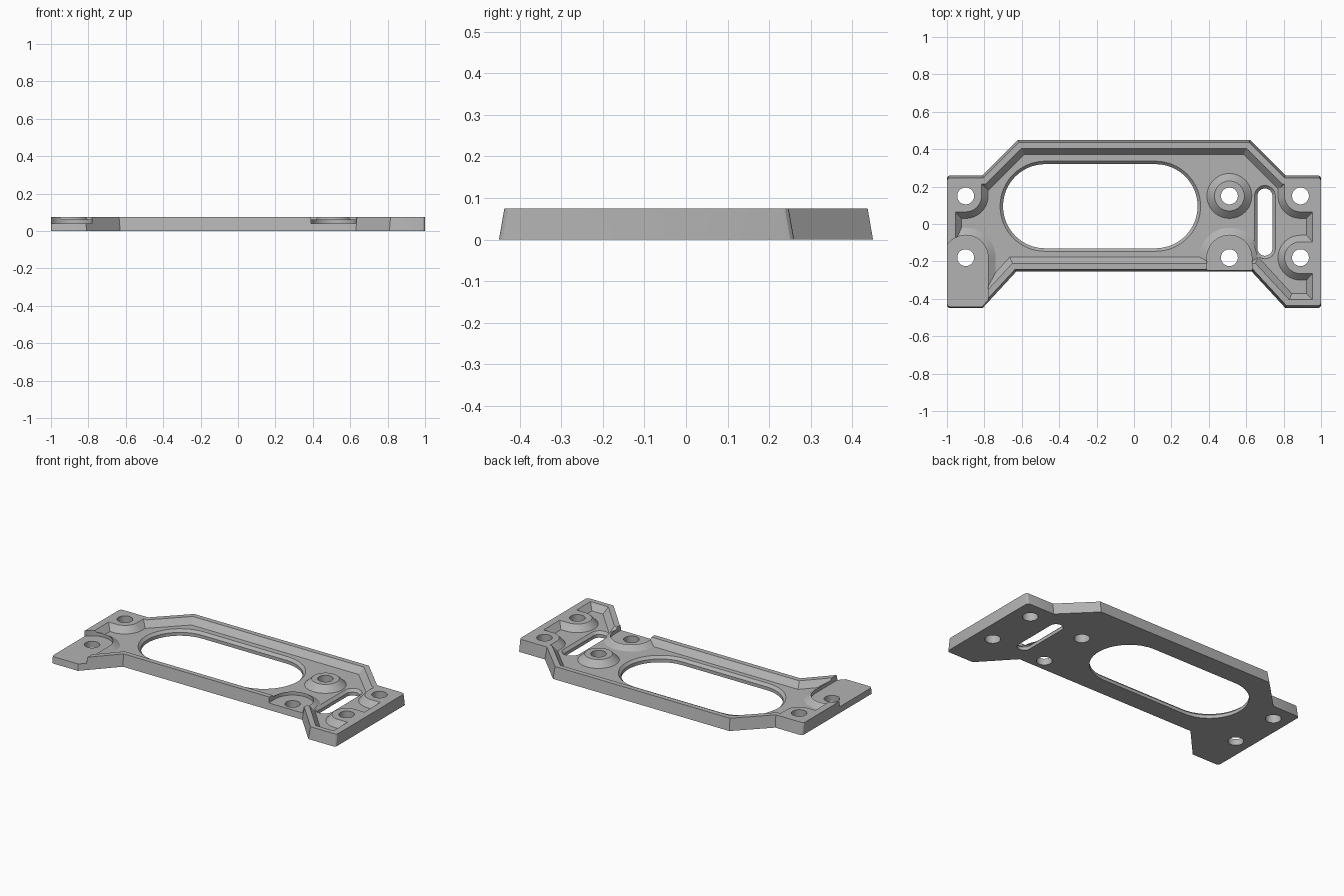
import bpy, bmesh
from math import cos, sin, radians
from mathutils import Vector

if "Cube" in bpy.data.objects:
    bpy.data.objects.remove(bpy.data.objects["Cube"])

H, FLOOR, SEAT = 0.075, 0.037, 0.04
HOLE_R = 0.045

grey = bpy.data.materials.new("plain_grey")
grey.use_nodes = True
grey.diffuse_color = (0.45, 0.45, 0.45, 1)
grey.node_tree.nodes["Principled BSDF"].inputs["Base Color"].default_value = (0.45, 0.45, 0.45, 1)


def loft(name, low, high, z0, z1):
    """Solid between two matching counter-clockwise outlines."""
    bm = bmesh.new()
    a = [bm.verts.new((x, y, z0)) for x, y in low]
    b = [bm.verts.new((x, y, z1)) for x, y in high]
    bm.faces.new(a[::-1])
    bm.faces.new(b)
    n = len(a)
    for i in range(n):
        j = (i + 1) % n
        bm.faces.new((a[i], a[j], b[j], b[i]))
    bmesh.ops.recalc_face_normals(bm, faces=bm.faces)
    mesh = bpy.data.meshes.new(name)
    bm.to_mesh(mesh)
    bm.free()
    obj = bpy.data.objects.new(name, mesh)
    bpy.context.collection.objects.link(obj)
    obj.data.materials.append(grey)
    return obj


def cut(target, tool):
    """Subtract tool from target and discard it."""
    tool.hide_render = True
    mod = target.modifiers.new("cut", "BOOLEAN")
    mod.operation, mod.solver, mod.object = "DIFFERENCE", "EXACT", tool
    bpy.context.view_layer.objects.active = target
    bpy.ops.object.modifier_apply(modifier=mod.name)
    bpy.data.objects.remove(tool)


def inset(points, d, keep_ends=False):
    """Move every edge inward by d; optionally leave the end edges in place."""
    result, n = [], len(points)
    for i in range(n):
        p0, p, p1 = (Vector(points[k % n]) for k in (i - 1, i, i + 1))
        lines = []
        for a, b in ((p0, p), (p, p1)):
            t = (b - a).normalized()
            normal = Vector((-t.y, t.x))
            off = 0 if keep_ends and abs(t.x) < 0.01 else d
            lines.append((normal, normal.dot(p) + off))
        (n0, c0), (n1, c1) = lines
        det = n0.x * n1.y - n0.y * n1.x
        result.append(((c0 * n1.y - c1 * n0.y) / det, (n0.x * c1 - n1.x * c0) / det))
    return result


def arc(cx, cy, r, start, end, steps):
    angles = [radians(start + (end - start) * i / steps) for i in range(steps + 1)]
    return [(cx + r * cos(t), cy + r * sin(t)) for t in angles]


def circle(cx, cy, r):
    return arc(cx, cy, r, 0, 360, 48)[:-1]


def arch(cx, cy, r):
    """Round at the back, running straight out through the front."""
    return arc(cx, cy, r, 0, 180, 24) + [(cx - r, -0.7), (cx + r, -0.7)]


def end_tab(cx, cy, r):
    """Round on the inside, running straight out through the left end."""
    return arc(cx, cy, r, 90, 270, 24) + [(1.2, cy - r), (1.2, cy + r)]


def corner_pad(cx, cy, r):
    """Fills a rear corner, with one rounded inner corner."""
    s = 1 if cx > 0 else -1
    pts = arc(abs(cx), cy, r, 180, 270, 12)
    pts += [(1.2, cy - r), (1.2, 0.6), (abs(cx) - r, 0.6)]
    return pts if s > 0 else [(-x, y) for x, y in pts[::-1]]


def slot(x0, x1, y0, y1, grow):
    """Rounded slot, along whichever axis is longer."""
    r = min(x1 - x0, y1 - y0) / 2
    g = r + grow
    if x1 - x0 > y1 - y0:
        cy = (y0 + y1) / 2
        return arc(x1 - r, cy, g, -90, 90, 32) + arc(x0 + r, cy, g, 90, 270, 32)
    cx = (x0 + x1) / 2
    return arc(cx, y1 - r, g, 0, 180, 24) + arc(cx, y0 + r, g, 180, 360, 24)


def flared(name, shape, cx, cy, r_floor, r_top):
    """Boss whose sides slope between the floor and the top, overshooting both."""
    def radius(z):
        return r_floor + (r_top - r_floor) * (z - FLOOR) / (H - FLOOR)
    z0, z1 = FLOOR - 0.01, H + 0.02
    return loft(name, shape(cx, cy, radius(z0)), shape(cx, cy, radius(z1)), z0, z1)


# Plate body with drafted long sides and softened end corners
half = [(1, -0.45), (1, 0.26), (0.81, 0.26), (0.62, 0.45)]
outline = half + [(-x, y) for x, y in half[:0:-1]] + [(-1, -0.45), (-0.81, -0.45)]
outline += [(-0.63, -0.255), (0.63, -0.255), (0.81, -0.45)]
plate = loft("mounting_plate", outline, inset(outline, 0.013, True), 0, H)
bm = bmesh.new()
bm.from_mesh(plate.data)
corners = [e for e in bm.edges if all(abs(v.co.x) > 0.95 for v in e.verts)
           and abs(e.verts[0].co.z - e.verts[1].co.z) > 0.05]
bmesh.ops.bevel(bm, geom=corners, offset=0.018, segments=3, affect="EDGES", profile=0.5)
bm.to_mesh(plate.data)
bm.free()

# Recess inside the rim, with the bosses left standing
slope = 0.033 / (H - FLOOR)
pocket = loft("pocket_cutter", inset(outline, 0.078),
              inset(outline, 0.078 - slope * (H + 0.01 - FLOOR)), FLOOR, H + 0.01)
bosses = [("rear_left_pad", corner_pad, 0.89, 0.15, 0.12, 0.085),
          ("rear_right_pad", corner_pad, -0.9, 0.15, 0.12, 0.085),
          ("front_left_tab", end_tab, 0.89, -0.18, 0.12, 0.085),
          ("round_boss", circle, 0.51, 0.15, 0.12, 0.08),
          ("front_boss", arch, 0.51, -0.18, 0.16, 0.10),
          ("front_right_boss", arch, -0.9, -0.18, 0.16, 0.10)]
for boss in bosses:
    cut(pocket, flared(*boss))
cut(plate, pocket)

# Lowered arched seats open to the front
for x in (0.51, -0.9):
    shape = arch(x, -0.18, 0.12)
    cut(plate, loft("seat_cutter", shape, shape, SEAT, H + 0.05))

# Screw holes
for x in (-0.9, 0.51, 0.89):
    for y in (-0.18, 0.15):
        ring = circle(x, y, HOLE_R)
        cut(plate, loft("hole_cutter", ring, ring, -0.05, H + 0.05))

# Large window and narrow slot, each with a chamfered upper edge
for box in ((-0.70, 0.34, -0.13, 0.32), (0.66, 0.74, -0.17, 0.19)):
    straight = slot(*box, 0)
    cut(plate, loft("slot_cutter", straight, straight, -0.05, H + 0.05))
    cut(plate, loft("chamfer_cutter", slot(*box, -0.002), slot(*box, 0.024), FLOOR - 0.018, FLOOR + 0.008))

# Smooth rounds, crisp edges
bpy.ops.object.select_all(action="DESELECT")
plate.select_set(True)
bpy.context.view_layer.objects.active = plate
bpy.ops.object.shade_smooth_by_angle(angle=radians(25))
